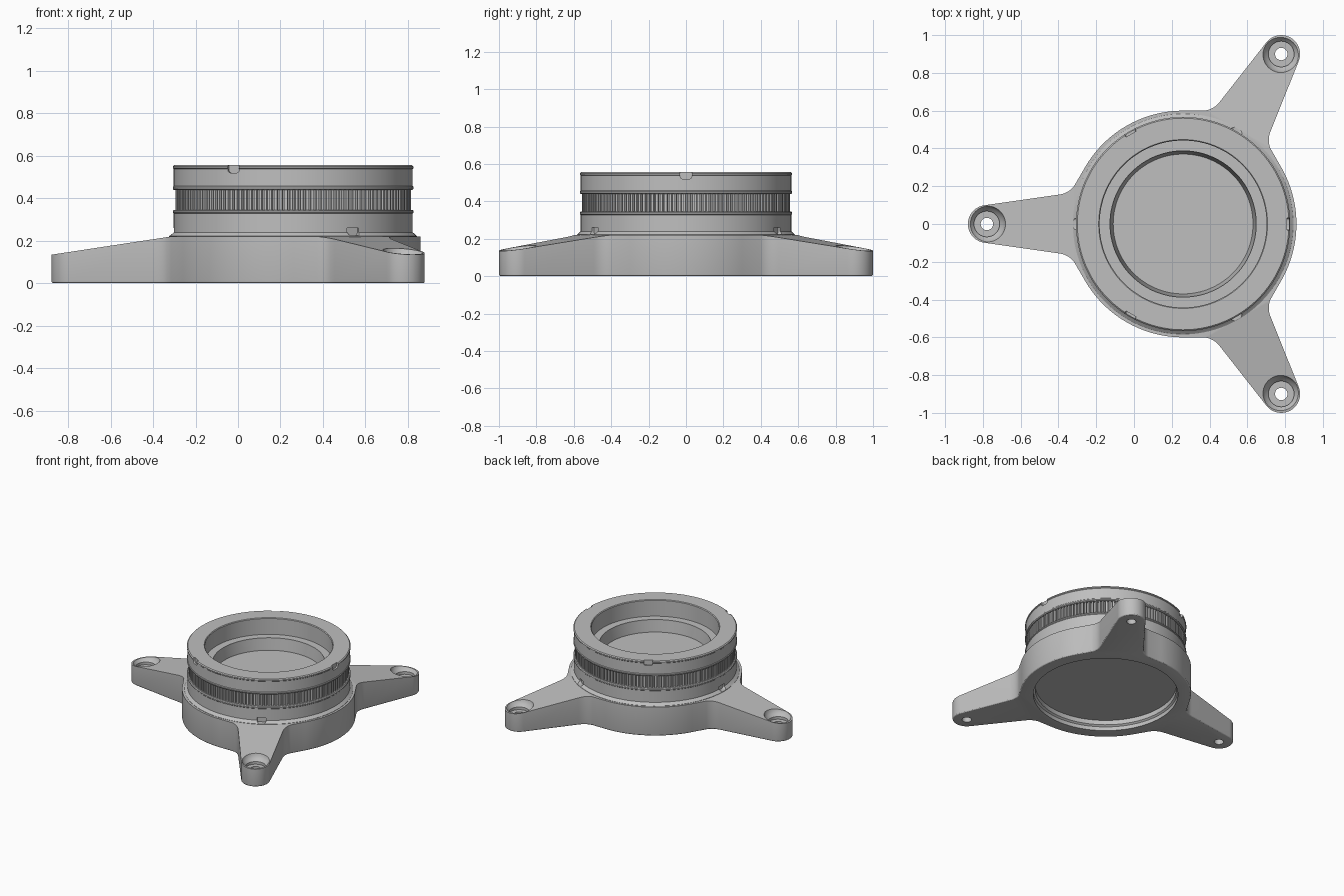
import bpy, bmesh, math
from mathutils import Vector, Matrix

if "Cube" in bpy.data.objects:
    bpy.data.objects.remove(bpy.data.objects["Cube"])

CENTRE = Vector((0.26, 0, 0))       # axis of the round body
ARMS = [math.radians(a) for a in (60, 180, 300)]
REACH, TIP = 1.039, 0.1             # screw distance and arm tip radius
SLOPE_START, TOP = 0.576, 0.22

grey = bpy.data.materials.new("satin grey")
grey.use_nodes = True
grey.diffuse_color = (0.52, 0.52, 0.52, 1)
grey.node_tree.nodes["Principled BSDF"].inputs["Base Color"].default_value = grey.diffuse_color


def finish(bm, name):
    bmesh.ops.remove_doubles(bm, verts=bm.verts, dist=1e-5)
    bmesh.ops.recalc_face_normals(bm, faces=bm.faces)
    mesh = bpy.data.meshes.new(name)
    bm.to_mesh(mesh)
    bm.free()
    mesh.materials.append(grey)
    obj = bpy.data.objects.new(name, mesh)
    bpy.context.collection.objects.link(obj)
    return obj


def lathe(name, profile, centre, steps=128, closed=False):
    bm = bmesh.new()
    rings = []
    for i in range(steps):
        a = math.tau * i / steps
        rings.append([bm.verts.new(centre + Vector((r * math.cos(a), r * math.sin(a), z)))
                      for r, z in profile])
    count = len(profile) if closed else len(profile) - 1
    for i in range(steps):
        p, q = rings[i], rings[(i + 1) % steps]
        for j in range(count):
            k = (j + 1) % len(profile)
            bm.faces.new((p[j], q[j], q[k], p[k]))
    return finish(bm, name)


def select(obj):
    bpy.ops.object.select_all(action='DESELECT')
    obj.select_set(True)
    bpy.context.view_layer.objects.active = obj


def cut(obj, cutters):
    select(obj)
    for c in cutters:
        mod = obj.modifiers.new("cut", 'BOOLEAN')
        mod.operation, mod.solver, mod.object = 'DIFFERENCE', 'EXACT', c
        bpy.ops.object.modifier_apply(modifier=mod.name)
        bpy.data.objects.remove(c)


def smooth(obj, degrees=25):
    select(obj)
    bpy.ops.object.shade_smooth_by_angle(angle=math.radians(degrees))


def direction(a):
    return Vector((math.cos(a), math.sin(a), 0))


def lift(bm, face, offset):
    out = bmesh.ops.extrude_face_region(bm, geom=[face], use_keep_orig=True)
    bmesh.ops.translate(bm, vec=offset,
                        verts=[v for v in out["geom"] if isinstance(v, bmesh.types.BMVert)])


# Base plate outline: half an arm, mirrored, then repeated round the axis
half = [Vector((0.6 * math.cos(math.radians(d)), 0.6 * math.sin(math.radians(d))))
        for d in range(60, 29, -2)]
a, b, c = Vector((SLOPE_START, 0.203)), Vector((0.605, 0.162)), Vector((0.66, 0.155))
half += [a * (1 - t) ** 2 + b * 2 * t * (1 - t) + c * t * t for t in [i / 8 for i in range(9)]]
half += [Vector((REACH + TIP * math.cos(math.radians(d)), TIP * math.sin(math.radians(d))))
         for d in range(82, -1, -6)]
half.append(Vector((REACH + TIP, 0)))
full = half + [Vector((p.x, -p.y)) for p in reversed(half[:-1])]

bm = bmesh.new()
outline = []
for arm in ARMS:
    turn = Matrix.Rotation(arm, 3, 'Z')
    # reversed so the outline runs counter-clockwise
    outline += [bm.verts.new(CENTRE + turn @ Vector((p.x, p.y, 0))) for p in reversed(full[:-1])]
bmesh.ops.remove_doubles(bm, verts=bm.verts, dist=1e-4)
lift(bm, bm.faces.new([v for v in outline if v.is_valid]), (0, 0, TOP))
# slope the arm tops down to the tips
for arm in ARMS:
    d = direction(arm)
    bmesh.ops.bisect_plane(bm, geom=bm.verts[:] + bm.edges[:] + bm.faces[:], dist=1e-4,
                           plane_co=CENTRE + d * SLOPE_START, plane_no=d)
    for v in bm.verts:
        u = (v.co - CENTRE).dot(d)
        if v.co.z > 0.1 and u > SLOPE_START:
            v.co.z = TOP - 0.152 * (u - SLOPE_START)
bmesh.ops.recalc_face_normals(bm, faces=bm.faces)
rim = [e for e in bm.edges if all(v.co.z < 0.001 for v in e.verts)
       and any(abs(f.normal.z) < 0.5 for f in e.link_faces)]
bmesh.ops.bevel(bm, geom=rim, offset=0.01, segments=3, affect='EDGES', profile=0.5)
base = finish(bm, "base_plate")

# Underside stepped recess and countersunk screw holes
recess = [(0, -0.1), (0.508, -0.1), (0.508, 0.03), (0.495, 0.04), (0.495, 0.075), (0, 0.075)]
screw = [(0, -0.1), (0.033, -0.1), (0.033, 0.095), (0.068, 0.095), (0.068, 0.115),
         (0.085, 0.132), (0.095, 0.15), (0.1, 0.17), (0.1, 0.4), (0, 0.4)]
cutters = [lathe("recess_cutter", recess, CENTRE)]
cutters += [lathe("screw_cutter", screw, CENTRE + direction(a) * REACH, 40) for a in ARMS]
cut(base, cutters)
smooth(base)

# Round mount ring: outer bands and lips, then the stepped bore
ring = [(0.3, 0.2), (0.584, 0.2), (0.584, 0.222), (0.578, 0.226), (0.563, 0.24),
        (0.563, 0.328), (0.567, 0.332), (0.567, 0.34), (0.562, 0.346), (0.537, 0.346),
        (0.537, 0.439), (0.562, 0.439), (0.567, 0.445), (0.567, 0.453), (0.563, 0.457),
        (0.563, 0.538), (0.567, 0.542), (0.567, 0.55), (0.56, 0.556), (0.447, 0.556),
        (0.442, 0.551), (0.442, 0.43), (0.387, 0.43), (0.387, 0.42), (0.37, 0.35),
        (0.37, 0.34), (0.3, 0.34)]
body = lathe("mount_ring", ring, CENTRE, closed=True)


def notch(angle, low, high):
    # slot with rounded lower corners
    bm = bmesh.new()
    w, k = 0.031, 0.014
    arc = [math.radians(d) for d in range(0, 91, 18)]
    left = [(-w + k - k * math.cos(t), low + k - k * math.sin(t)) for t in arc]
    shape = [(-w, high)] + left + [(-y, z) for y, z in reversed(left)] + [(w, high)]
    turn = Matrix.Rotation(angle, 3, 'Z')
    face = bm.faces.new([bm.verts.new(CENTRE + turn @ Vector((0.55, y, z))) for y, z in shape])
    lift(bm, face, direction(angle) * 0.1)
    return finish(bm, "notch_cutter")


# Alignment notches at the top rim and above the base
cut(body, [notch(a + math.pi, 0.52, 0.57) for a in ARMS]
    + [notch(a, 0.224, 0.26) for a in ARMS])
smooth(body)

# Floor of the bore
lathe("bore_floor", [(0, 0.28), (0.375, 0.28), (0.375, 0.342), (0, 0.342)], CENTRE)

# Ribbed grip band
bm = bmesh.new()
TEETH = 140
loops = []
for z in (0.346, 0.439):
    loop = []
    for i in range(TEETH):
        for offset, r in ((0, 0.539), (0.3, 0.539), (0.4, 0.555), (0.9, 0.555)):
            loop.append(bm.verts.new(CENTRE + direction(math.tau * (i + offset) / TEETH) * r
                                     + Vector((0, 0, z))))
    loops.append(loop)
low, high = loops
for i in range(len(low)):
    j = (i + 1) % len(low)
    bm.faces.new((low[i], low[j], high[j], high[i]))
finish(bm, "grip_band")
